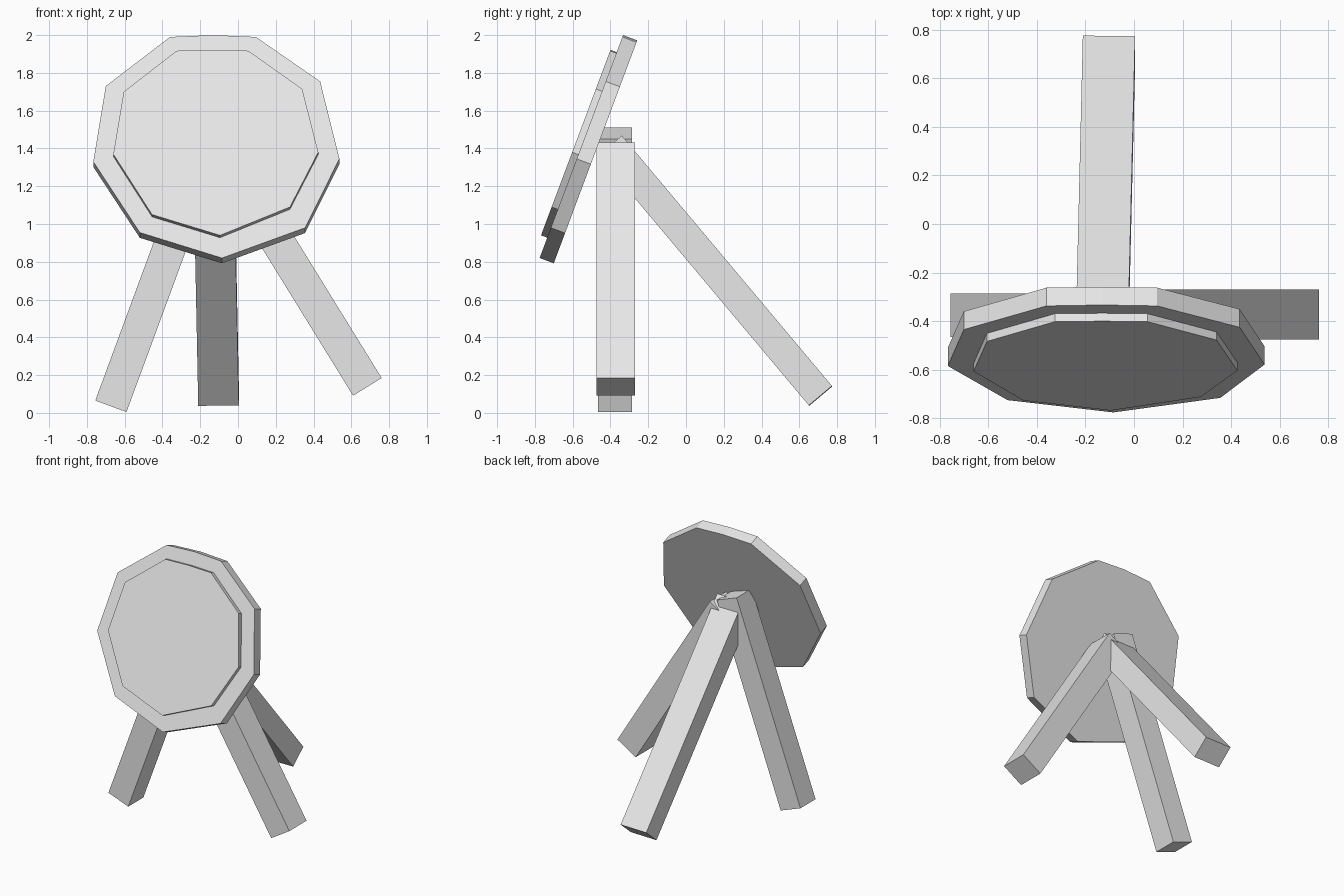
import bpy, bmesh
from mathutils import Vector, Matrix

cube = bpy.data.objects.get("Cube")
if cube:
    bpy.data.objects.remove(cube)

grey = bpy.data.materials.new("plain grey")
grey.use_nodes = True
grey.diffuse_color = (0.8, 0.8, 0.8, 1)
grey.node_tree.nodes["Principled BSDF"].inputs["Base Color"].default_value = (0.8, 0.8, 0.8, 1)


def finish(name, bm):
    bmesh.ops.recalc_face_normals(bm, faces=bm.faces)
    mesh = bpy.data.meshes.new(name)
    bm.to_mesh(mesh)
    bm.free()
    mesh.materials.append(grey)
    obj = bpy.data.objects.new(name, mesh)
    bpy.context.collection.objects.link(obj)
    return obj


def beam(name, foot, top, side, width, depth):
    """Square-cut beam from foot to top; width runs along side."""
    foot, top = Vector(foot), Vector(top)
    axis = (top - foot).normalized()
    side = Vector(side)
    side = (side - axis * side.dot(axis)).normalized()
    rot = Matrix((side, axis.cross(side), axis)).transposed().to_4x4()
    size = Matrix.Diagonal((width, depth, (top - foot).length, 1))
    bm = bmesh.new()
    bmesh.ops.create_cube(bm, size=1, matrix=Matrix.Translation((foot + top) / 2) @ rot @ size)
    return finish(name, bm)


# Face plane leans back about 20 degrees
SLOPE = 0.3745
NORMAL = Vector((0, -1, SLOPE)).normalized()


def slab(name, outline, lift, thickness):
    """Polygon given in x and z, laid on the leaning plane and thickened backwards."""
    bm = bmesh.new()
    off = lift / -NORMAL.y
    front = [bm.verts.new((x, -0.335 + SLOPE * (z - 1.995) - off, z)) for x, z in outline]
    back = [bm.verts.new(v.co - NORMAL * thickness) for v in front]
    bm.faces.new(front)
    bm.faces.new(back[::-1])
    for i in range(len(front)):
        j = (i + 1) % len(front)
        bm.faces.new((front[i], back[i], back[j], front[j]))
    return finish(name, bm)


# Tilted nine-sided board and its raised panel
slab("round_board", [(-0.36, 1.99), (-0.13, 2.0), (0.095, 1.99), (0.435, 1.755), (0.537, 1.345),
                     (0.355, 0.98), (-0.085, 0.82), (-0.52, 0.955), (-0.766, 1.33), (-0.70, 1.73)],
     0, 0.08)
slab("raised_panel", [(-0.325, 1.917), (-0.13, 1.922), (0.055, 1.917), (0.34, 1.715), (0.425, 1.38),
                      (0.275, 1.09), (-0.095, 0.94), (-0.455, 1.05), (-0.66, 1.37), (-0.605, 1.70)],
     0.035, 0.04)

# Tripod legs
beam("front_right_leg", (-0.673, -0.375, 0.035), (-0.14, -0.375, 1.48), (0, 1, 0), 0.18, 0.176)
beam("front_left_leg", (0.685, -0.372, 0.138), (-0.085, -0.372, 1.385), (0, 1, 0), 0.205, 0.178)
beam("back_leg", (-0.103, 0.7125, 0.09), (-0.13, -0.40, 1.415), (1, 0, 0), 0.215, 0.16)
